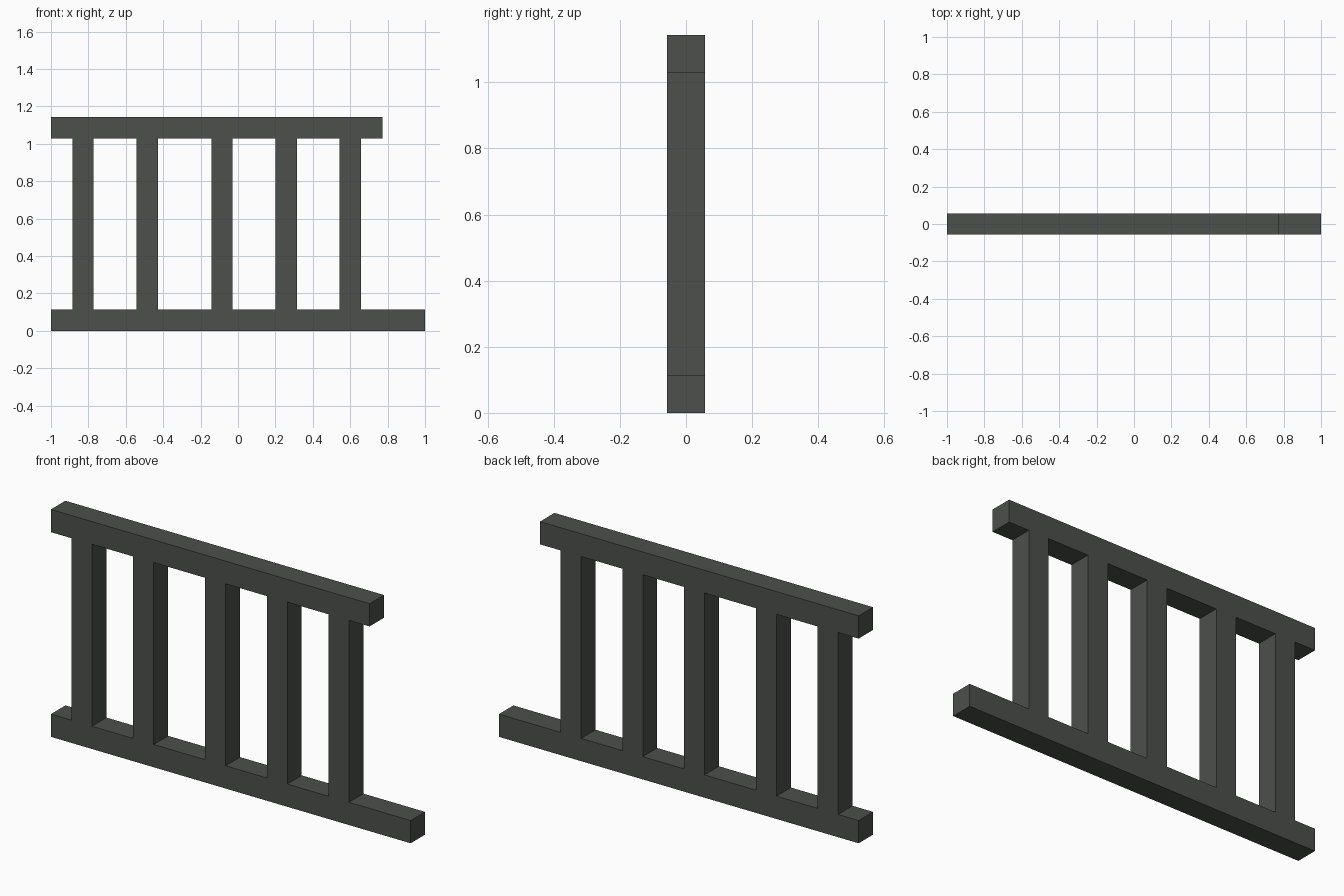
import bpy

if "Cube" in bpy.data.objects:
    bpy.data.objects.remove(bpy.data.objects["Cube"])

U = 2 / 35  # one grid unit; every bar is 2 x 2 units thick

paint = bpy.data.materials.new("dark_grey_green")
paint.diffuse_color = (0.072, 0.080, 0.070, 1)
paint.use_nodes = True
paint.node_tree.nodes["Principled BSDF"].inputs["Base Color"].default_value = paint.diffuse_color


def bar(name, x0, x1, z0, z1):
    """Square bar spanning x0..x1 and z0..z1 in grid units from the lower left corner."""
    bpy.ops.mesh.primitive_cube_add(
        size=1, location=((x0 + x1) / 2 * U - 1, 0, (z0 + z1) / 2 * U))
    ob = bpy.context.object
    ob.name = name
    ob.scale = ((x1 - x0) * U, 2 * U, (z1 - z0) * U)
    bpy.ops.object.transform_apply(location=False, rotation=False, scale=True)
    ob.data.materials.append(paint)


# Rails: the top one stops short on the right
bar("bottom_rail", 0, 35, 0, 2)
bar("top_rail", 0, 31, 18, 20)

# Unevenly spaced uprights
for i, x in enumerate((2, 8, 15, 21, 27)):
    bar(f"upright_{i + 1}", x, x + 2, 2, 18)
